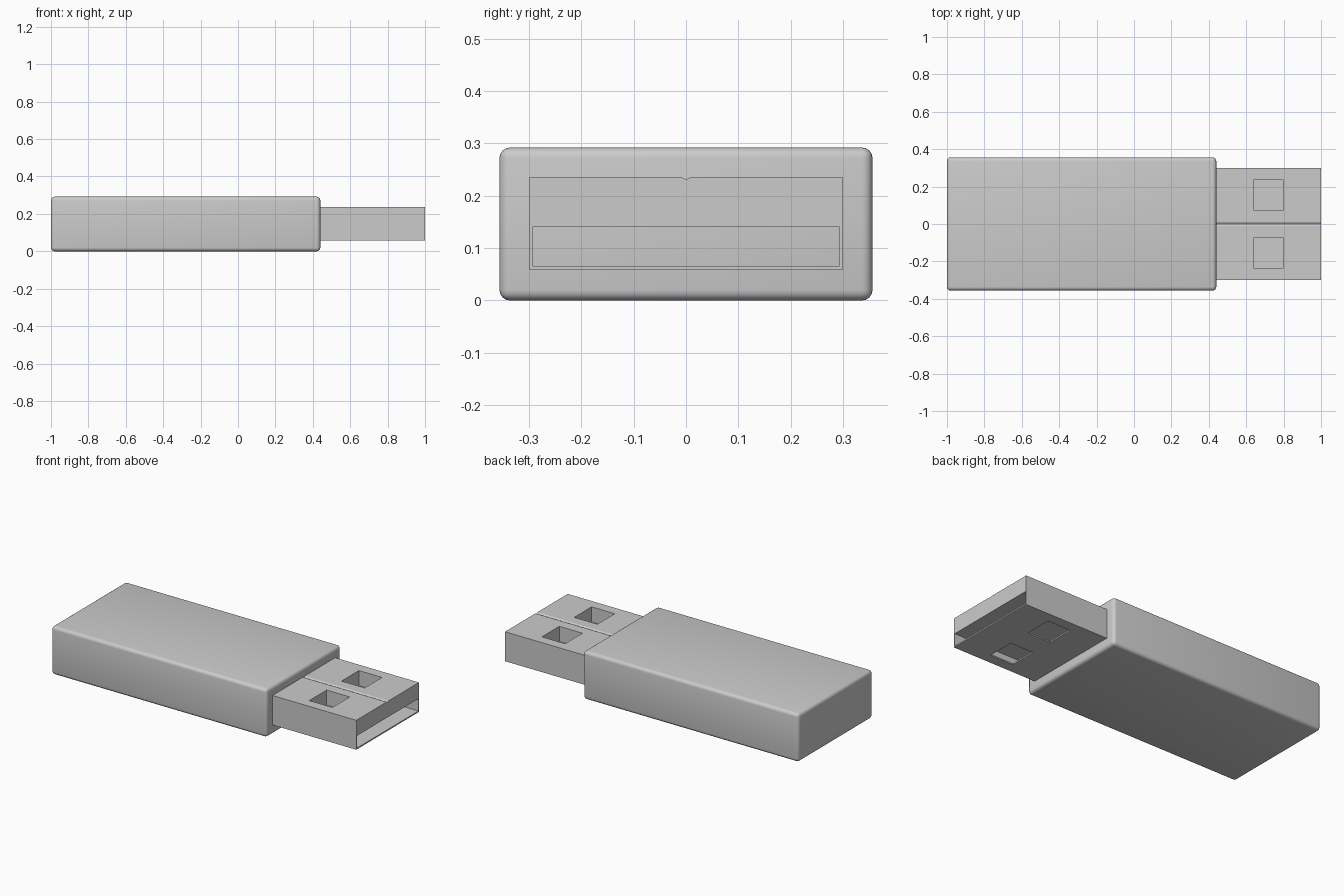
import bpy, bmesh, math

if "Cube" in bpy.data.objects:
    bpy.data.objects.remove(bpy.data.objects["Cube"])


def prism(name, profile, x0, x1):
    """Extrude a closed (y, z) profile along x."""
    bm = bmesh.new()
    face = bm.faces.new([bm.verts.new((x0, y, z)) for y, z in profile])
    ext = bmesh.ops.extrude_face_region(bm, geom=[face])
    verts = [g for g in ext["geom"] if isinstance(g, bmesh.types.BMVert)]
    bmesh.ops.translate(bm, verts=verts, vec=(x1 - x0, 0, 0))
    bmesh.ops.recalc_face_normals(bm, faces=bm.faces)
    mesh = bpy.data.meshes.new(name)
    bm.to_mesh(mesh)
    bm.free()
    obj = bpy.data.objects.new(name, mesh)
    bpy.context.collection.objects.link(obj)
    return obj


def box(name, x, y, z):
    return prism(name, [(y[0], z[0]), (y[1], z[0]), (y[1], z[1]), (y[0], z[1])], *x)


def activate(obj):
    bpy.ops.object.select_all(action='DESELECT')
    obj.select_set(True)
    bpy.context.view_layer.objects.active = obj


def cut(target, cutter):
    mod = target.modifiers.new("cut", 'BOOLEAN')
    mod.operation, mod.solver, mod.object = 'DIFFERENCE', 'EXACT', cutter
    activate(target)
    bpy.ops.object.modifier_apply(modifier=mod.name)
    bpy.data.objects.remove(cutter)


# Rounded casing
body = box("casing", (-1, 0.44), (-0.356, 0.356), (0, 0.292))
bevel = body.modifiers.new("round_edges", 'BEVEL')
bevel.width, bevel.segments = 0.02, 4
activate(body)
bpy.ops.object.modifier_apply(modifier=bevel.name)
bpy.ops.object.shade_smooth_by_angle(angle=math.radians(35))

# Plug with a seam groove along its top
plug = prism("plug", [(-0.299, 0.058), (0.299, 0.058), (0.299, 0.236), (0.01, 0.236),
                      (0, 0.231), (-0.01, 0.236), (-0.299, 0.236)], 0.42, 1)

# Open slot at the plug end, below the solid tongue
cut(plug, box("slot_cutter", (0.44, 1.1), (-0.293, 0.293), (0.066, 0.14)))

# Deep square pockets on top, thin windows underneath
for y in ((-0.237, -0.071), (0.071, 0.237)):
    cut(plug, box("pocket_cutter", (0.642, 0.797), y, (0.145, 0.3)))
    cut(plug, box("window_cutter", (0.642, 0.797), y, (0, 0.1)))
